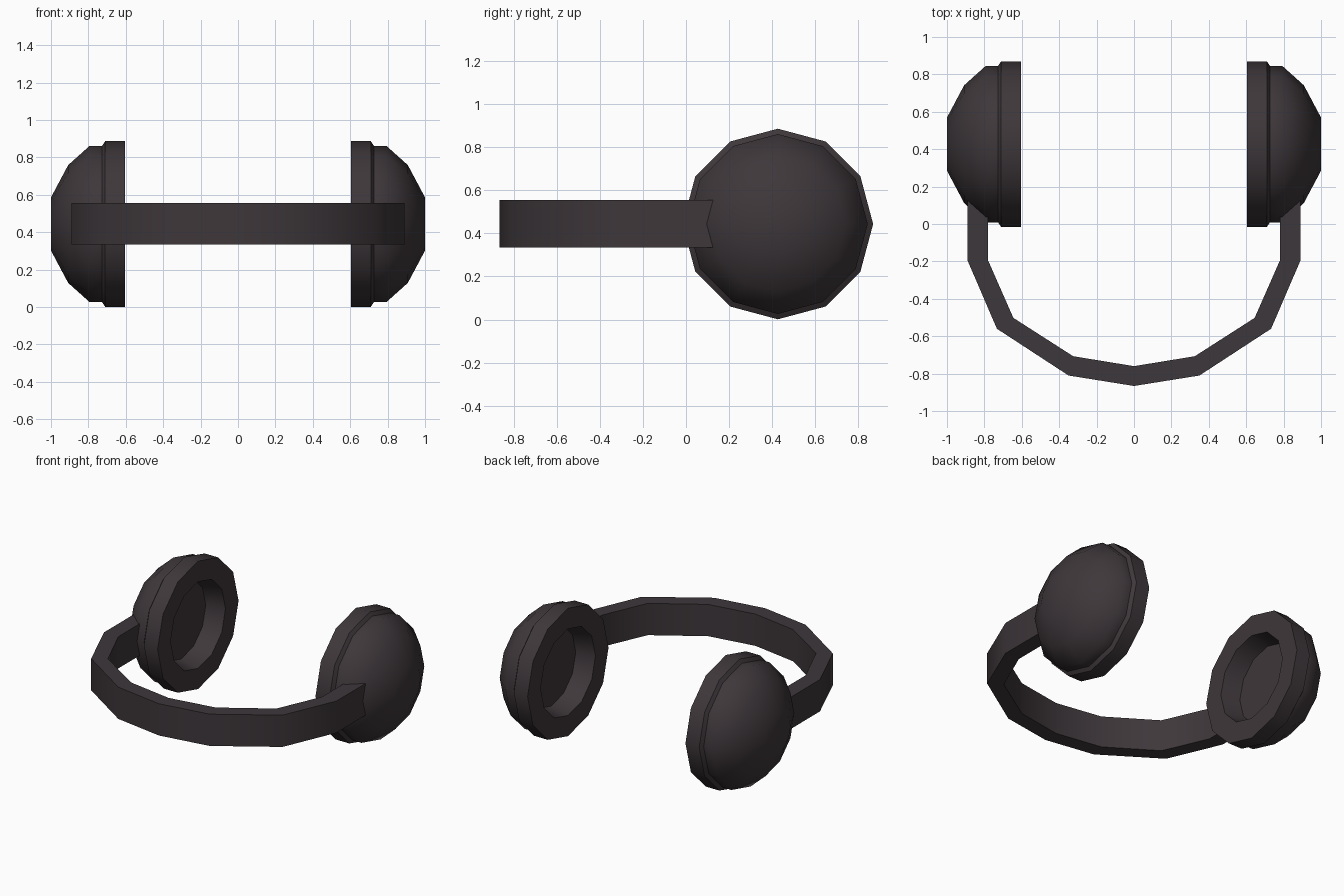
import bpy, bmesh, math

if "Cube" in bpy.data.objects:
    bpy.data.objects.remove(bpy.data.objects["Cube"])

SIDES = 12
CY, CZ = 0.427, 0.444   # ear cup axis (runs along x)

mat = bpy.data.materials.new("dark plum grey")
mat.diffuse_color = (0.048, 0.038, 0.043, 1)
mat.use_nodes = True
mat.node_tree.nodes["Principled BSDF"].inputs["Base Color"].default_value = mat.diffuse_color


def finish(name, bm):
    """Turn a bmesh into a smooth-by-angle object."""
    bmesh.ops.recalc_face_normals(bm, faces=bm.faces)
    me = bpy.data.meshes.new(name)
    bm.to_mesh(me)
    bm.free()
    ob = bpy.data.objects.new(name, me)
    bpy.context.collection.objects.link(ob)
    me.materials.append(mat)
    bpy.ops.object.select_all(action='DESELECT')
    ob.select_set(True)
    bpy.context.view_layer.objects.active = ob
    bpy.ops.object.shade_smooth_by_angle(angle=math.radians(42))
    return ob


def lathe(name, profile, side):
    """Closed turned solid about the ear axis; profile is (x, radius)."""
    bm = bmesh.new()
    rings = []
    for x, r in profile:
        rings.append([bm.verts.new((side * x,
                                    CY + r * math.cos(2 * math.pi * k / SIDES),
                                    CZ + r * math.sin(2 * math.pi * k / SIDES)))
                      for k in range(SIDES)])
    for a, b in zip(rings, rings[1:]):
        for k in range(SIDES):
            j = (k + 1) % SIDES
            bm.faces.new((a[k], a[j], b[j], b[k]))
    bm.faces.new(rings[0])
    bm.faces.new(rings[-1])
    return finish(name, bm)


# Ear cups: recessed cushion, small step, then domed shell with flat cap
ear_profile = [(0.735, 0.27), (0.605, 0.30), (0.605, 0.443), (0.71, 0.443),
               (0.727, 0.418), (0.793, 0.418), (0.908, 0.315), (1.0, 0.142)]
for side, label in ((-1, "left"), (1, "right")):
    lathe(label + "_ear_cup", ear_profile, side)

# Headband: faceted arc of rectangular section, ends buried in the cups
half = [((0.89, 0.20), (0.78, 0.20)), ((0.89, -0.195), (0.78, -0.195)),
        ((0.733, -0.56), (0.645, -0.502)), ((0.35, -0.81), (0.325, -0.707)),
        ((0.0, -0.866), (0.0, -0.76))]
path = half + [((-o[0], o[1]), (-i[0], i[1])) for o, i in reversed(half[:-1])]
bm = bmesh.new()
sections = [[bm.verts.new((*p, z)) for p, z in
             ((o, 0.335), (o, 0.555), (i, 0.555), (i, 0.335))] for o, i in path]
for a, b in zip(sections, sections[1:]):
    for k in range(4):
        j = (k + 1) % 4
        bm.faces.new((a[k], a[j], b[j], b[k]))
bm.faces.new(sections[0])
bm.faces.new(sections[-1])
finish("headband", bm)
